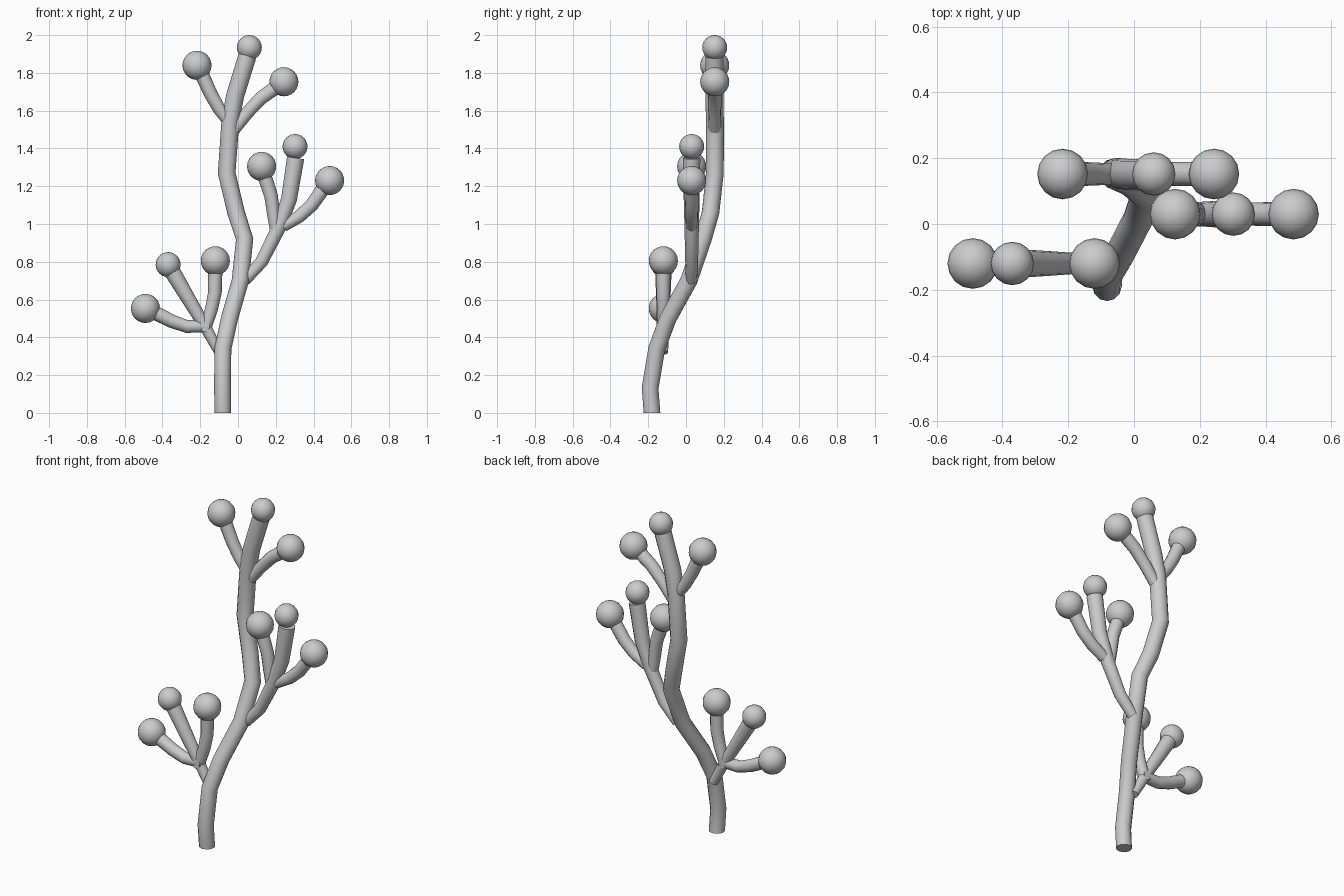
import bpy
import bmesh
from mathutils import Vector

cube = bpy.data.objects.get("Cube")
if cube:
    bpy.data.objects.remove(cube, do_unlink=True)

grey = bpy.data.materials.new("plain_grey")
grey.use_nodes = True
COLOUR = (0.6, 0.6, 0.6, 1)
grey.diffuse_color = COLOUR
grey.node_tree.nodes["Principled BSDF"].inputs["Base Color"].default_value = COLOUR


def finish(name, bm, angle):
    mesh = bpy.data.meshes.new(name)
    bm.normal_update()
    bm.to_mesh(mesh)
    bm.free()
    mesh.materials.append(grey)
    obj = bpy.data.objects.new(name, mesh)
    bpy.context.collection.objects.link(obj)
    bpy.ops.object.select_all(action="DESELECT")
    obj.select_set(True)
    bpy.context.view_layer.objects.active = obj
    bpy.ops.object.shade_smooth_by_angle(angle=angle)


def tube(name, points, r0, r1, sides=12):
    """Capped round stem through the points, radius going from r0 to r1."""
    pts = [Vector(p) for p in points]
    bm = bmesh.new()
    rings = []
    last = len(pts) - 1
    for i, p in enumerate(pts):
        along = (pts[min(i + 1, last)] - pts[max(i - 1, 0)]).normalized()
        if p.z == 0:
            along = Vector((0, 0, 1))
        u = Vector((0, 1, 0)).cross(along).normalized()
        v = along.cross(u)
        r = r0 + (r1 - r0) * i / last
        ring = bmesh.ops.create_circle(bm, segments=sides, radius=r)["verts"]
        for vert in ring:
            vert.co = p + u * vert.co.x + v * vert.co.y
        rings.append(ring)
    for a, b in zip(rings, rings[1:]):
        for j in range(sides):
            k = (j + 1) % sides
            bm.faces.new((a[j], a[k], b[k], b[j]))
    bm.faces.new(rings[0])
    bm.faces.new(rings[-1])
    bmesh.ops.recalc_face_normals(bm, faces=bm.faces)
    finish(name, bm, 0.9)


def ball(name, centre, radius):
    bm = bmesh.new()
    bmesh.ops.create_uvsphere(bm, u_segments=16, v_segments=12, radius=radius)
    bmesh.ops.translate(bm, verts=bm.verts, vec=centre)
    finish(name, bm, 0.9)


def flat(y, points):
    """Points in a vertical plane at depth y."""
    return [(x, y, z) for x, z in points]


# Main stem
tube("trunk", [(-0.08, -0.18, 0), (-0.082, -0.19, 0.13), (-0.08, -0.155, 0.34),
               (-0.045, -0.095, 0.5), (0.012, 0.015, 0.7), (0.035, 0.09, 0.92),
               (-0.01, 0.13, 1.06), (-0.06, 0.153, 1.27), (-0.04, 0.153, 1.55),
               (-0.015, 0.15, 1.68), (0.05, 0.15, 1.89)], 0.044, 0.048)

# Lower and middle branches
LOW, MID, TOP = -0.12, 0.03, 0.152
tube("lower_branch", flat(LOW, [(-0.1, 0.32), (-0.17, 0.45), (-0.26, 0.6), (-0.355, 0.76)]),
     0.025, 0.044)
tube("middle_branch", flat(MID, [(0.035, 0.7), (0.125, 0.8), (0.215, 0.98),
                                 (0.27, 1.13), (0.305, 1.35)]), 0.03, 0.046)

# Side twigs
twigs = {
    "lower_right_twig": (LOW, [(-0.15, 0.46), (-0.27, 0.457), (-0.35, 0.485), (-0.45, 0.535)]),
    "lower_left_twig": (LOW, [(-0.18, 0.43), (-0.14, 0.55), (-0.122, 0.64), (-0.12, 0.77)]),
    "middle_right_twig": (MID, [(0.205, 0.95), (0.19, 1.04), (0.175, 1.15), (0.135, 1.27)]),
    "middle_left_twig": (MID, [(0.24, 0.99), (0.325, 1.04), (0.39, 1.1), (0.46, 1.2)]),
    "top_right_twig": (TOP, [(-0.03, 1.52), (-0.1, 1.61), (-0.145, 1.69), (-0.195, 1.8)]),
    "top_left_twig": (TOP, [(-0.02, 1.5), (0.05, 1.59), (0.12, 1.665), (0.21, 1.73)]),
}
for name, (y, points) in twigs.items():
    tube(name, flat(y, points), 0.032, 0.038)

# Balls: small on branch tips, large on twig tips
SMALL, LARGE = 0.066, 0.077
balls = {
    "lower_tip_ball": (-0.37, LOW, 0.785, SMALL),
    "lower_right_ball": (-0.49, LOW, 0.553, LARGE),
    "lower_left_ball": (-0.12, LOW, 0.805, LARGE),
    "middle_tip_ball": (0.302, MID, 1.41, SMALL),
    "middle_right_ball": (0.125, MID, 1.305, LARGE),
    "middle_left_ball": (0.485, MID, 1.23, LARGE),
    "top_tip_ball": (0.06, TOP, 1.934, SMALL),
    "top_right_ball": (-0.217, TOP, 1.84, LARGE),
    "top_left_ball": (0.243, TOP, 1.753, LARGE),
}
for name, (x, y, z, r) in balls.items():
    ball(name, (x, y, z), r)
